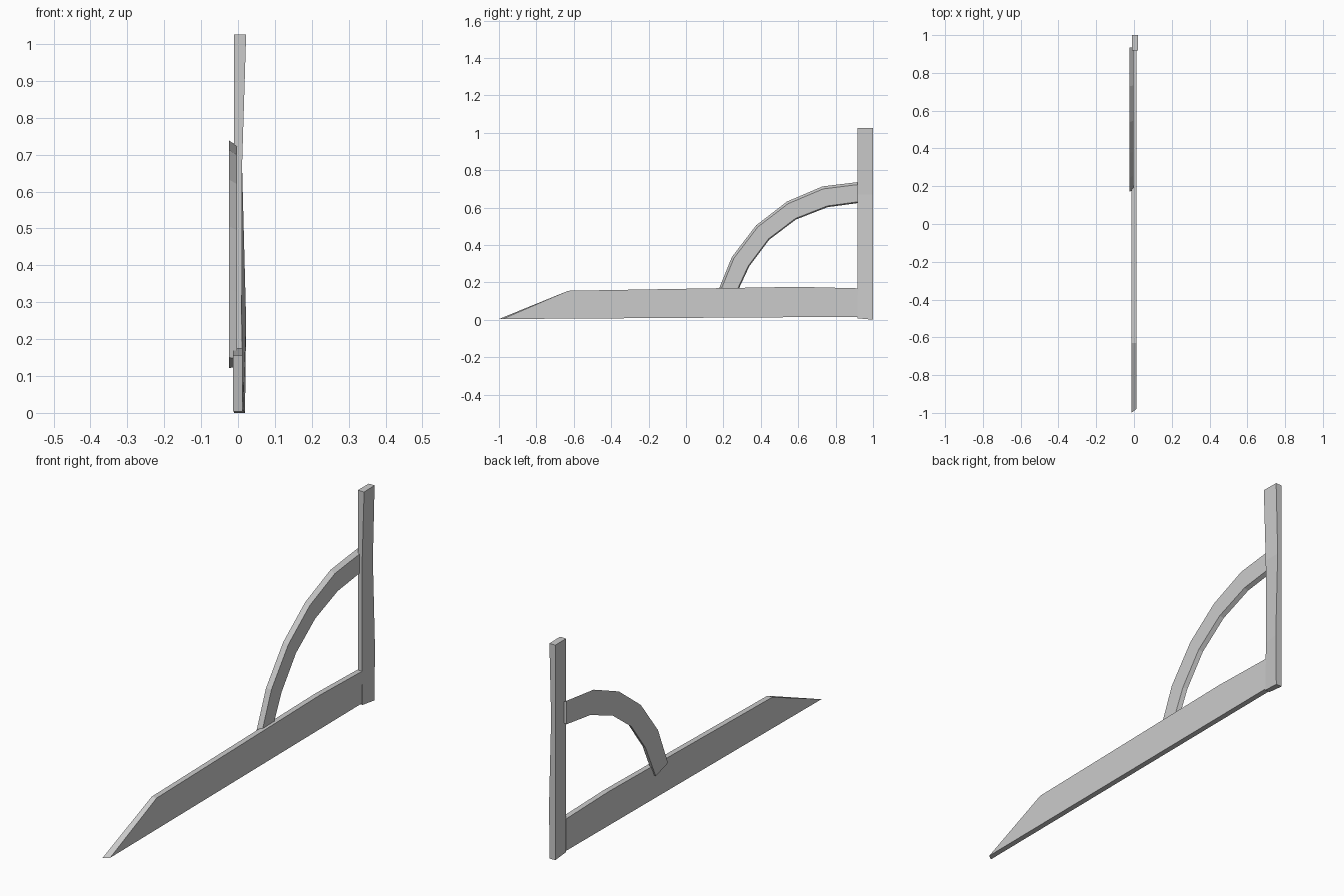
import bpy, bmesh

cube = bpy.data.objects.get("Cube")
if cube:
    bpy.data.objects.remove(cube, do_unlink=True)

grey = bpy.data.materials.new("plain grey")
grey.use_nodes = True
colour = (0.6, 0.6, 0.6, 1)
grey.diffuse_color = colour
grey.node_tree.nodes["Principled BSDF"].inputs["Base Color"].default_value = colour


def loft(name, rings, smooth=False):
    """Join equal-length rings of points and cap both ends."""
    bm = bmesh.new()
    loops = [[bm.verts.new(p) for p in ring] for ring in rings]
    n = len(loops[0])
    for a, b in zip(loops, loops[1:]):
        for i in range(n):
            j = (i + 1) % n
            bm.faces.new((a[i], a[j], b[j], b[i]))
    bm.faces.new(loops[0])
    bm.faces.new(loops[-1])
    bmesh.ops.recalc_face_normals(bm, faces=bm.faces)
    mesh = bpy.data.meshes.new(name)
    bm.to_mesh(mesh)
    bm.free()
    mesh.materials.append(grey)
    obj = bpy.data.objects.new(name, mesh)
    bpy.context.collection.objects.link(obj)
    return obj


# Long base beam with a slanted tip
tail = [(-0.63, 0.155), (0.6, 0.176), (0.925, 0.168), (0.925, 0.016)]
loft("base_beam", [[(x, y, z) for y, z in [(tip, 0.004)] + tail]
                   for x, tip in ((-0.014, -1.0), (0.012, -0.98))])

# Upright post, slightly waisted on its left side: height, front and back x
levels = [(0.0, 0.014, 0.019), (0.25, 0.01, 0.022),
          (0.67, 0.011, 0.011), (1.025, 0.022, 0.02)]
loft("upright_post", [[(-0.011, 0.918, z + (0.008 if z == 0 else 0)),
                       (front, 0.918, z + (0.008 if z == 0 else 0)),
                       (back, 1.0, z), (-0.011, 1.0, z)]
                      for z, front, back in levels])

# Curved brace: outer and inner edges of each segment, wider on its right face
outer = [(0.17, 0.15), (0.245, 0.335), (0.375, 0.505),
         (0.54, 0.632), (0.73, 0.713), (0.935, 0.738)]
inner = [(0.262, 0.122), (0.338, 0.285), (0.445, 0.428),
         (0.588, 0.536), (0.757, 0.602), (0.935, 0.626)]
rings = []
for (oy, oz), (iy, iz) in zip(outer, inner):
    dy, dz = (iy - oy) * 0.12, (iz - oz) * 0.12
    rings.append([(-0.024, oy, oz), (-0.003, oy + dy, oz + dz),
                  (-0.003, iy - dy / 2, iz - dz / 2), (-0.024, iy, iz)])
loft("curved_brace", rings)
